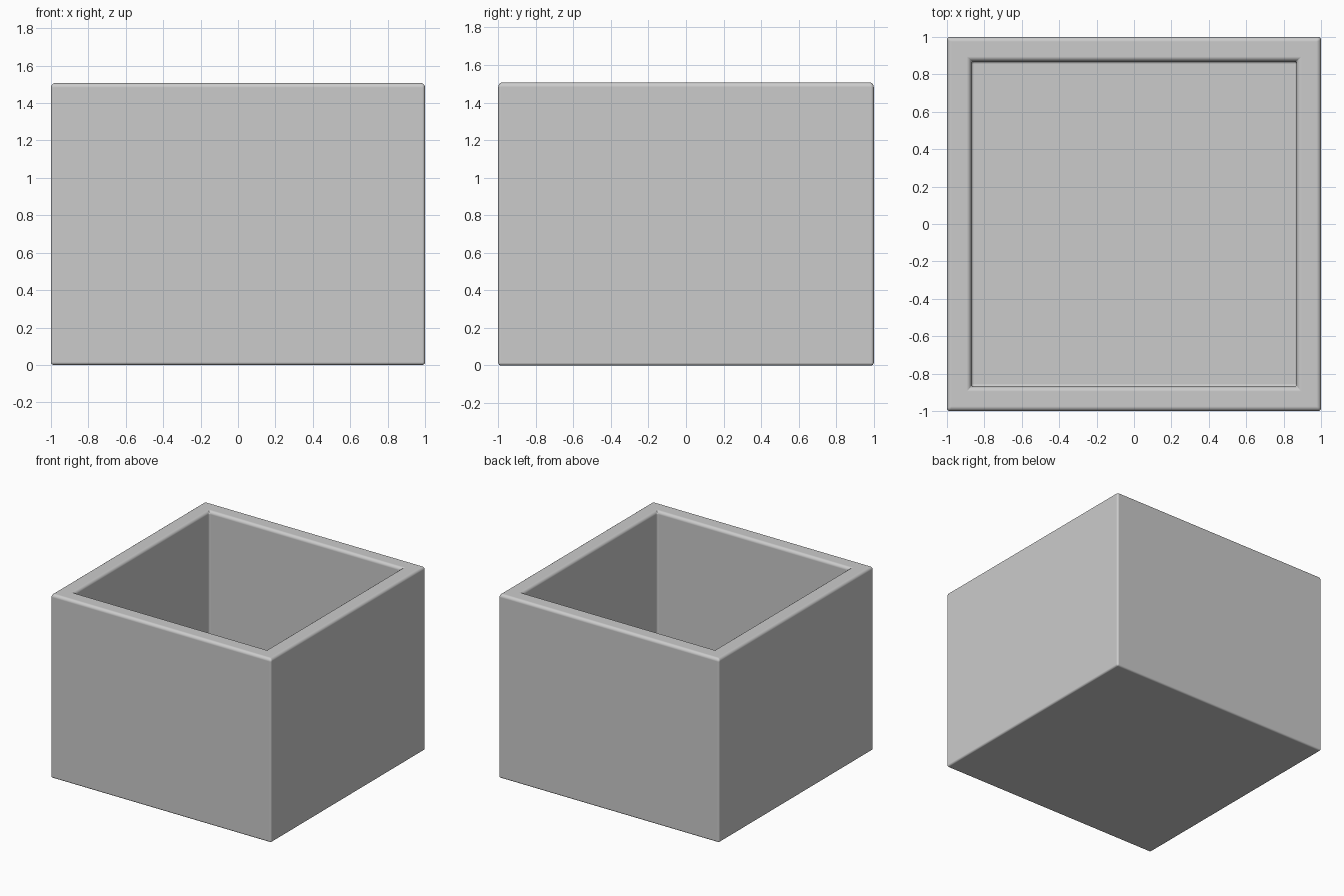
import bpy, bmesh

if "Cube" in bpy.data.objects:
    bpy.data.objects.remove(bpy.data.objects["Cube"])

H, WALL, FLOOR = 1.508, 0.13, 0.13

# Solid block standing on the ground
bm = bmesh.new()
bmesh.ops.create_cube(bm, size=1)
for v in bm.verts:
    v.co = (v.co.x * 2, v.co.y * 2, (v.co.z + 0.5) * H)

# Hollow: inset the top into a rim, then push the middle down to the floor
bm.normal_update()
top = max(bm.faces, key=lambda f: f.calc_center_median().z)
bmesh.ops.inset_region(bm, faces=[top], thickness=WALL, use_even_offset=True)
ext = bmesh.ops.extrude_discrete_faces(bm, faces=[top])
for v in ext['faces'][0].verts:
    v.co.z = FLOOR
bmesh.ops.remove_doubles(bm, verts=bm.verts, dist=1e-5)
bmesh.ops.recalc_face_normals(bm, faces=bm.faces)

# Rim edges are rounded a little more than the rest
weight = bm.edges.layers.float.new('bevel_weight_edge')
for e in bm.edges:
    on_rim = all(abs(v.co.z - H) < 1e-4 for v in e.verts)
    is_flat = abs(e.calc_face_angle(0)) < 0.01
    e[weight] = 0 if is_flat else (1 if on_rim else 0.6)

mesh = bpy.data.meshes.new('open_box')
bm.to_mesh(mesh)
bm.free()
box = bpy.data.objects.new('open_box', mesh)
bpy.context.collection.objects.link(box)

# Soft edges
bevel = box.modifiers.new('soft_edges', 'BEVEL')
bevel.limit_method = 'WEIGHT'
bevel.width = 0.025
bevel.segments = 4
bevel.harden_normals = True
for p in mesh.polygons:
    p.use_smooth = True
